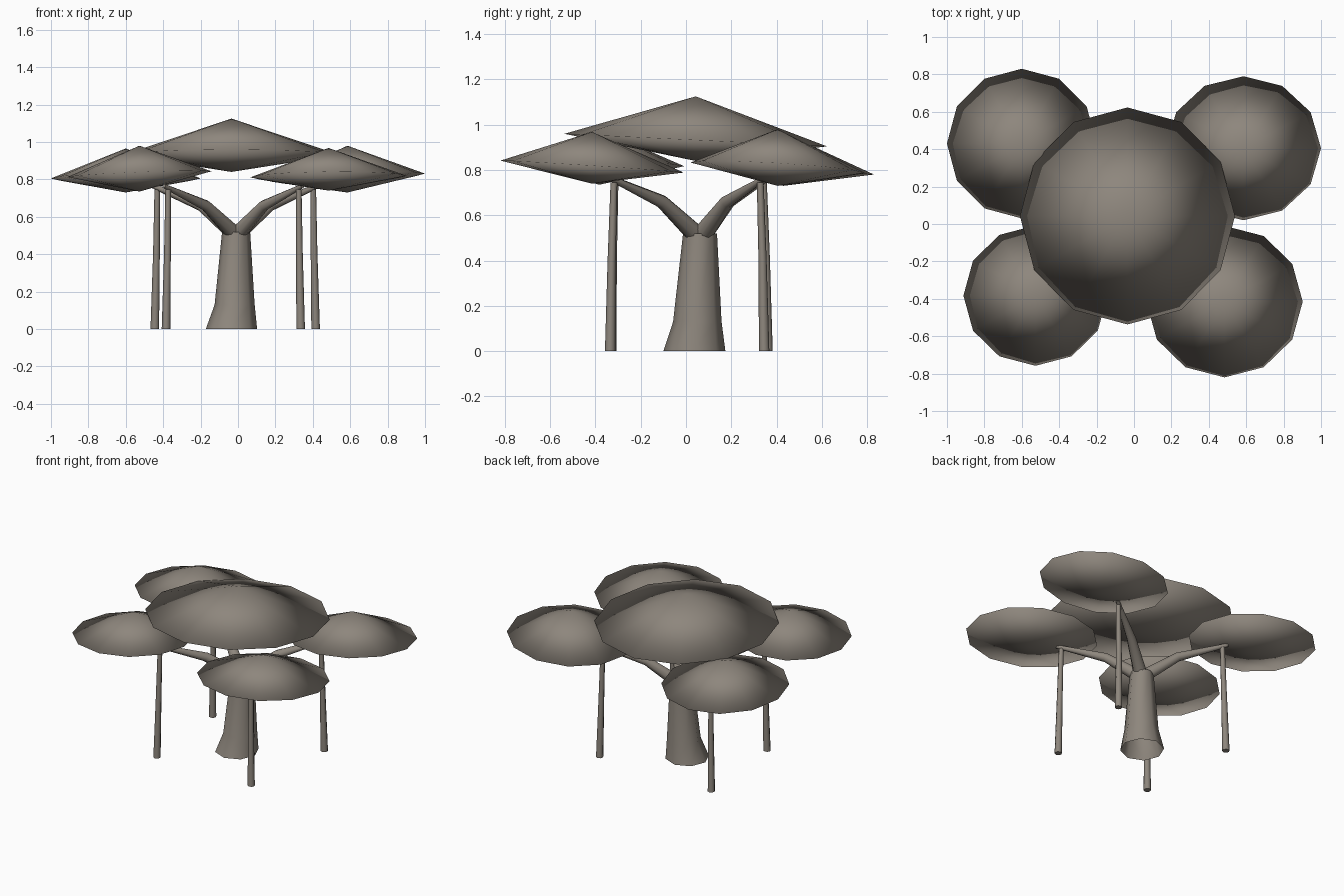
import bpy
import bmesh
from math import cos, sin, pi, radians
from mathutils import Vector

cube = bpy.data.objects.get("Cube")
if cube:
    bpy.data.objects.remove(cube, do_unlink=True)

bark = bpy.data.materials.new("grey_brown")
bark.use_nodes = True
colour = (0.27, 0.24, 0.205, 1)
bark.diffuse_color = colour
bark.node_tree.nodes["Principled BSDF"].inputs["Base Color"].default_value = colour


def finish(bm, name, sharp_angle=None):
    bmesh.ops.recalc_face_normals(bm, faces=bm.faces)
    mesh = bpy.data.meshes.new(name)
    bm.to_mesh(mesh)
    bm.free()
    obj = bpy.data.objects.new(name, mesh)
    bpy.context.collection.objects.link(obj)
    mesh.materials.append(bark)
    mesh.shade_smooth()
    if sharp_angle:
        bpy.ops.object.select_all(action="DESELECT")
        obj.select_set(True)
        bpy.context.view_layer.objects.active = obj
        bpy.ops.object.shade_smooth_by_angle(angle=radians(sharp_angle))
    return obj


def tube(name, path, radii, sides=8, level=True, cap_start=True):
    """Tapered tube along a path, with level rings or rings square to the path."""
    bm = bmesh.new()
    points = [Vector(p) for p in path]
    rings = []
    for i, (p, r) in enumerate(zip(points, radii)):
        u, v = Vector((1, 0, 0)), Vector((0, 1, 0))
        if not level:
            along = points[min(i + 1, len(points) - 1)] - points[max(i - 1, 0)]
            u = along.cross(Vector((0, 0, 1))).normalized()
            v = u.cross(along).normalized()
        angles = [2 * pi * k / sides for k in range(sides)]
        rings.append([bm.verts.new(p + r * (cos(a) * u + sin(a) * v)) for a in angles])
    for low, high in zip(rings, rings[1:]):
        for k in range(sides):
            j = (k + 1) % sides
            bm.faces.new((low[k], low[j], high[j], high[k]))
    if cap_start:
        bm.faces.new(rings[0][::-1])
    bm.faces.new(rings[-1])
    return finish(bm, name, 50)


def canopy(name, centre, size, heights, slope, sides=12):
    """Leaning lens: a low cone above the rim and a shallower one below."""
    bm = bmesh.new()
    (cx, cy), (rx, ry), (bottom, rim_z, top) = centre, size, heights
    apex = bm.verts.new((cx, cy, top))
    base = bm.verts.new((cx, cy, bottom))
    rim = []
    for k in range(sides):
        a = 2 * pi * k / sides
        dx, dy = rx * cos(a), ry * sin(a)
        rim.append(bm.verts.new((cx + dx, cy + dy, rim_z + slope[0] * dx + slope[1] * dy)))
    for k in range(sides):
        j = (k + 1) % sides
        bm.faces.new((rim[k], rim[j], apex))
        bm.faces.new((rim[j], rim[k], base))
    return finish(bm, name)


# Trunk, flared at the foot and open underneath
tube("trunk", [(-0.035, 0.037, 0), (-0.018, 0.05, 0.13), (-0.01, 0.062, 0.52)],
     [0.137, 0.107, 0.075], cap_start=False)

# Foliage
canopy("centre_canopy", (-0.035, 0.043), (0.575, 0.58), (0.84, 0.932, 1.125), (0, -0.048))
canopy("back_right_canopy", (-0.6, 0.43), (0.4, 0.4), (0.73, 0.805, 0.965), (0, -0.062))
canopy("back_left_canopy", (0.585, 0.405), (0.415, 0.385), (0.73, 0.81, 0.98), (0.05, -0.06))
canopy("front_right_canopy", (-0.527, -0.383), (0.385, 0.375), (0.735, 0.828, 0.98), (0.04, -0.03))
canopy("front_left_canopy", (0.484, -0.415), (0.418, 0.405), (0.74, 0.815, 0.968), (0.01, -0.065))

# Hanging roots, each with the branch that carries it
fork = Vector((-0.01, 0.06, 0.5))
for side, x, y in (("back_right", -0.445, 0.36), ("back_left", 0.415, 0.345),
                   ("front_right", -0.385, -0.33), ("front_left", 0.335, -0.335)):
    top = Vector((x * 0.97, y * 0.95, 0.745))
    tube(side + "_root", [(x, y, 0), (x * 0.98, y * 0.98, 0.4), top], [0.023, 0.018, 0.015])
    tip = Vector((top.x * 1.06, top.y * 1.06, 0.765))
    elbow = fork.lerp(tip, 0.42)
    elbow.z = 0.66
    tube(side + "_branch", [fork, elbow, tip], [0.045, 0.03, 0.012], level=False)
